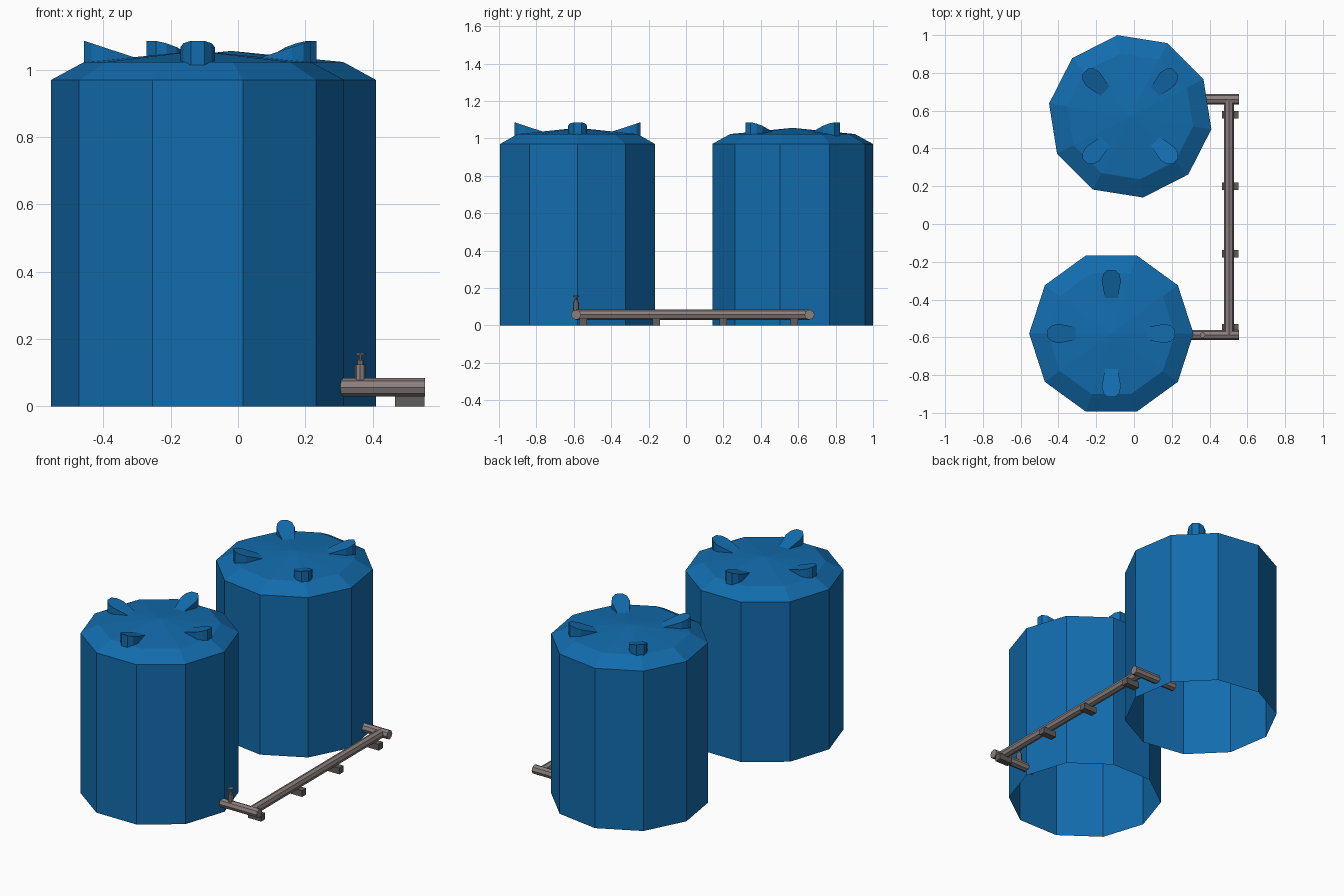
import bpy, bmesh, math
from mathutils import Matrix, Vector

if "Cube" in bpy.data.objects:
    bpy.data.objects.remove(bpy.data.objects["Cube"])


def material(name, rgb):
    m = bpy.data.materials.new(name)
    m.diffuse_color = (*rgb, 1)
    m.use_nodes = True
    m.node_tree.nodes["Principled BSDF"].inputs["Base Color"].default_value = m.diffuse_color
    return m


BLUE = material("tank blue", (0.006, 0.15, 0.42))
GREY = material("pipe grey", (0.26, 0.215, 0.21))
DARK = material("support grey", (0.12, 0.11, 0.11))


def finish(name, bm, mat):
    bmesh.ops.recalc_face_normals(bm, faces=bm.faces)
    me = bpy.data.meshes.new(name)
    bm.to_mesh(me)
    bm.free()
    me.materials.append(mat)
    ob = bpy.data.objects.new(name, me)
    bpy.context.collection.objects.link(ob)
    return ob


def rod(name, a, b, r, sides, mat):
    a, b = Vector(a), Vector(b)
    d = b - a
    bm = bmesh.new()
    bmesh.ops.create_cone(bm, cap_ends=True, segments=sides, radius1=r, radius2=r, depth=d.length)
    q = d.to_track_quat('Z', 'Y').to_matrix().to_4x4()
    bm.transform(Matrix.Translation((a + b) / 2) @ q)
    return finish(name, bm, mat)


def box(name, c, s, mat):
    bm = bmesh.new()
    bmesh.ops.create_cube(bm, size=1)
    bm.transform(Matrix.Translation(c) @ Matrix.Diagonal((*s, 1)))
    return finish(name, bm, mat)


def tank(name, x, y, turn):
    # ten-sided open-bottom shell with sloped shoulder and shallow roof
    place = Matrix.Translation((x, y, 0)) @ Matrix.Rotation(math.radians(turn), 4, 'Z')
    bm = bmesh.new()
    rings = []
    for r, z in ((0.435, 0), (0.435, 0.97), (0.337, 1.023)):
        rings.append([bm.verts.new((r * math.cos(math.tau * i / 10),
                                    r * math.sin(math.tau * i / 10), z)) for i in range(10)])
    apex = bm.verts.new((0, 0, 1.056))
    for i in range(10):
        j = (i + 1) % 10
        for lo, hi in zip(rings, rings[1:]):
            bm.faces.new((lo[i], lo[j], hi[j], hi[i]))
        bm.faces.new((rings[-1][i], rings[-1][j], apex))
    # outward normals on the open shell
    shell = finish(name + "_shell", bm, BLUE)
    shell.data.transform(place)

    # four lifting lugs with rounded outer ends and inward sloping tops
    half = [(0.185, 0.033), (0.28, 0.051), (0.315, 0.042), (0.337, 0.02)]
    outline = half + [(r, -w) for r, w in reversed(half)]
    for k in range(4):
        bm = bmesh.new()
        low = [bm.verts.new((r, w, 1.01)) for r, w in outline]
        top = [bm.verts.new((r, w, 1.036 + 0.05 * (r - 0.185) / 0.152)) for r, w in outline]
        bm.faces.new(low)
        bm.faces.new(top)
        n = len(outline)
        for i in range(n):
            j = (i + 1) % n
            bm.faces.new((low[i], low[j], top[j], top[i]))
        lug = finish(f"{name}_lug_{k + 1}", bm, BLUE)
        lug.data.transform(place @ Matrix.Rotation(math.pi / 2 * k, 4, 'Z'))


tank("front_tank", -0.12, -0.58, 0)
tank("rear_tank", -0.02, 0.57, -45)

# Connecting pipes
PZ, PX = 0.057, 0.503
rod("main_pipe", (PX, -0.588, PZ), (PX, 0.66, PZ), 0.027, 8, GREY)
rod("front_branch_pipe", (0.26, -0.588, PZ), (0.555, -0.588, PZ), 0.027, 8, GREY)
rod("rear_branch_pipe", (0.26, 0.66, PZ), (0.555, 0.66, PZ), 0.027, 8, GREY)

# Pipe supports
for i, y in enumerate((-0.55, -0.158, 0.2, 0.578)):
    box(f"pipe_support_{i + 1}", (0.51, y, 0.019), (0.088, 0.04, 0.038), DARK)

# Valve on the front branch
VX, VY = 0.363, -0.588
rod("valve_body", (VX, VY, 0.07), (VX, VY, 0.125), 0.015, 8, GREY)
rod("valve_neck", (VX, VY, 0.125), (VX, VY, 0.138), 0.010, 8, GREY)
rod("valve_stem", (VX, VY, 0.138), (VX, VY, 0.155), 0.004, 6, GREY)
rod("valve_wheel", (VX, VY, 0.153), (VX, VY, 0.159), 0.015, 8, GREY)
